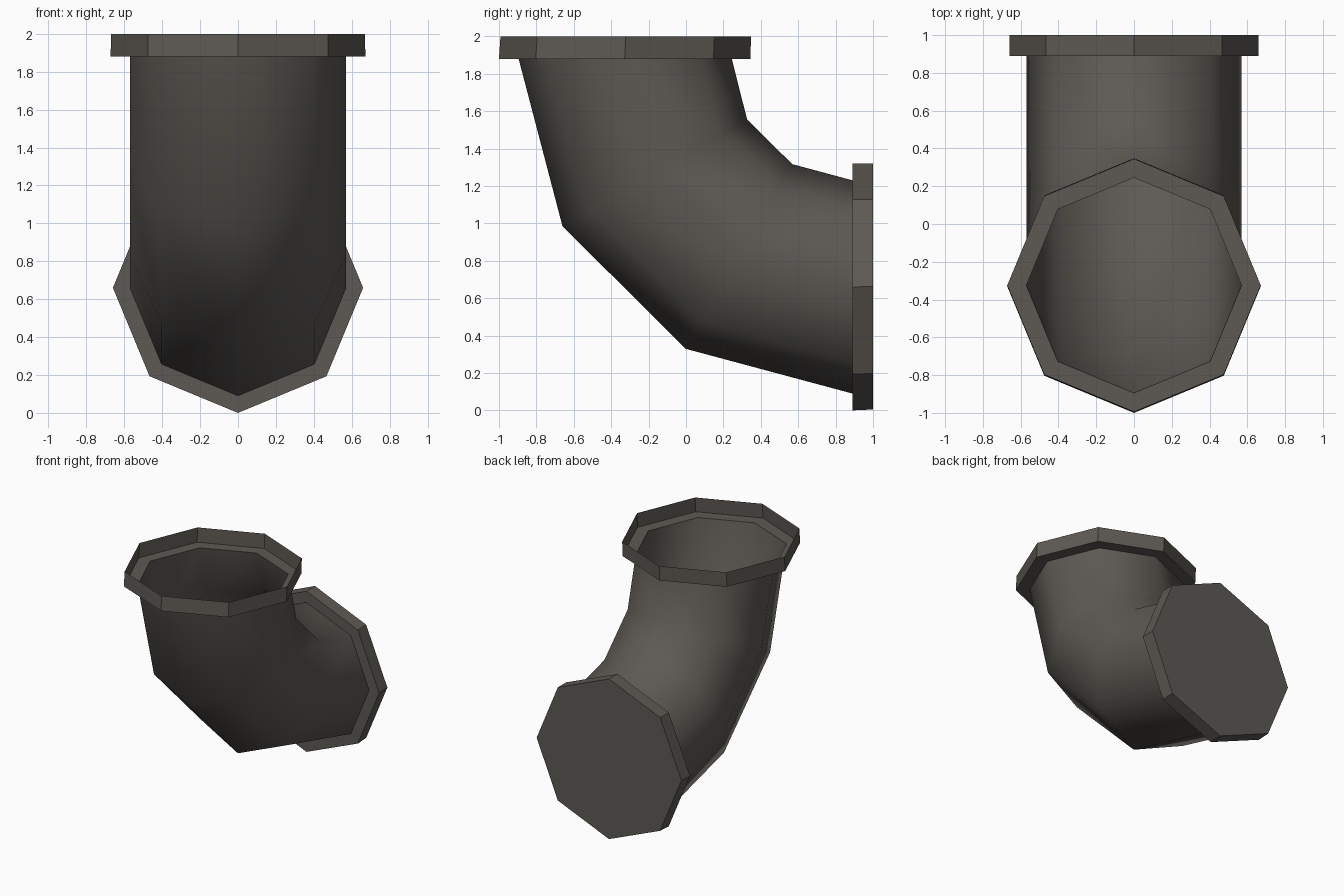
import bpy
import math
from mathutils import Vector

if "Cube" in bpy.data.objects:
    bpy.data.objects.remove(bpy.data.objects["Cube"])

SIDES = 8

metal = bpy.data.materials.new("dark warm grey")
metal.diffuse_color = (0.110, 0.100, 0.087, 1)
metal.use_nodes = True
metal.node_tree.nodes["Principled BSDF"].inputs["Base Color"].default_value = metal.diffuse_color


def ring(y, z, tilt, r):
    """Octagon around (0, y, z); tilt 0 is horizontal, 90 faces +y."""
    t = math.radians(tilt)
    u = Vector((0, -math.cos(t), -math.sin(t)))
    x = Vector((1, 0, 0))
    c = Vector((0, y, z))
    return [c + r * (math.cos(a) * u + math.sin(a) * x)
            for a in (math.tau * i / SIDES for i in range(SIDES))]


def loft(name, rings, cap_end=False, smooth=False):
    """Skin a row of rings with quads, optionally closing the last one."""
    verts = [p for r in rings for p in ring(*r)]
    faces = []
    for k in range(len(rings) - 1):
        a, b = k * SIDES, (k + 1) * SIDES
        for i in range(SIDES):
            j = (i + 1) % SIDES
            faces.append((a + i, b + i, b + j, a + j))
    if cap_end:
        last = (len(rings) - 1) * SIDES
        faces.append(tuple(reversed(range(last, last + SIDES))))
    mesh = bpy.data.meshes.new(name)
    mesh.from_pydata(verts, [], faces)
    mesh.materials.append(metal)
    for p in mesh.polygons:
        p.use_smooth = smooth
    obj = bpy.data.objects.new(name, mesh)
    bpy.context.collection.objects.link(obj)
    return obj


# Bent pipe: open tube turning from upright to horizontal
top_end = (-0.325, 1.88, 0, 0.57)
back_end = (0.89, 0.66, 90, 0.57)
loft("bent_pipe", [top_end,
                   (-0.167, 1.27, 30, 0.57),
                   (0.283, 0.823, 60, 0.57),
                   back_end], smooth=True)

# Top flange: thin open collar with a recessed ledge around the opening
loft("top_flange", [(-0.322, 2.0, 0, 0.67),
                    (-0.328, 1.88, 0, 0.672),
                    top_end])

# Back flange: ledge, short collar and closed end plate
loft("back_flange", [back_end,
                     (0.89, 0.66, 90, 0.66),
                     (1.0, 0.663, 90, 0.658)], cap_end=True)
